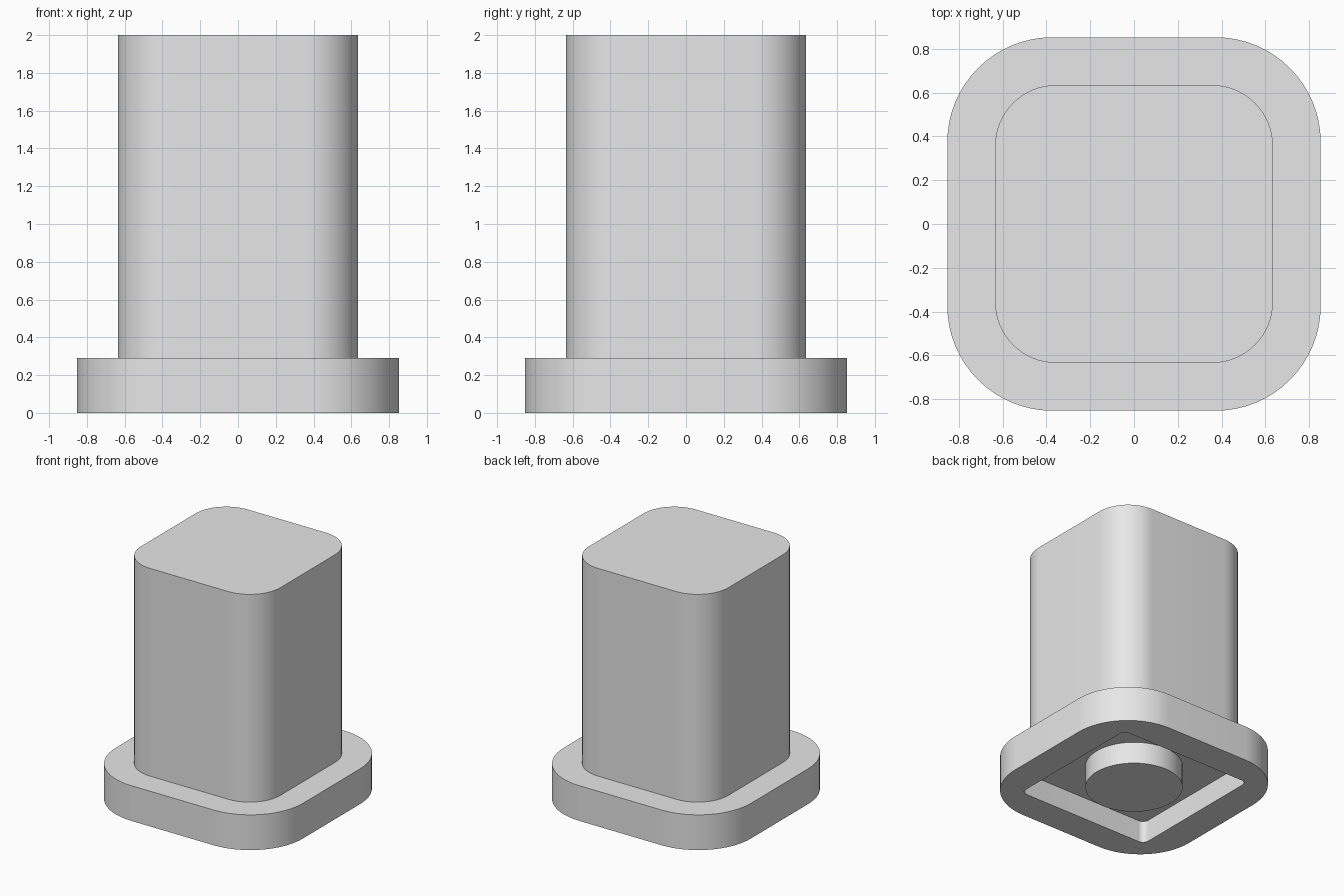
import bpy, bmesh, math

cube = bpy.data.objects.get("Cube")
if cube:
    bpy.data.objects.remove(cube, do_unlink=True)

grey = bpy.data.materials.new("light_grey")
grey.use_nodes = True
colour = (0.8, 0.8, 0.8, 1)
grey.diffuse_color = colour
grey.node_tree.nodes["Principled BSDF"].inputs["Base Color"].default_value = colour

STEPS = 16  # segments per rounded corner


def rounded_square(half, radius, z):
    """Points of a rounded square; radius equal to half gives a circle."""
    c = half - radius
    points = []
    for corner in range(4):
        mid = math.radians(45 + 90 * corner)
        cx = math.copysign(c, math.cos(mid))
        cy = math.copysign(c, math.sin(mid))
        for i in range(STEPS + 1):
            a = math.pi / 2 * (corner + i / STEPS)
            points.append((cx + radius * math.cos(a), cy + radius * math.sin(a), z))
    return points


def loft(name, sections, cap_start=False, cap_end=False):
    """Skin a row of sections, listed from the top of the outside inward."""
    bm = bmesh.new()
    rings = [[bm.verts.new(p) for p in rounded_square(*s)] for s in sections]
    n = len(rings[0])
    for upper, lower in zip(rings, rings[1:]):
        for i in range(n):
            j = (i + 1) % n
            bm.faces.new((upper[i], lower[i], lower[j], upper[j]))
    if cap_start:
        bm.faces.new(rings[0])
    if cap_end:
        bm.faces.new(rings[-1][::-1])
    bmesh.ops.remove_doubles(bm, verts=bm.verts, dist=1e-5)
    mesh = bpy.data.meshes.new(name)
    bm.to_mesh(mesh)
    bm.free()
    mesh.materials.append(grey)
    obj = bpy.data.objects.new(name, mesh)
    bpy.context.collection.objects.link(obj)
    bpy.ops.object.select_all(action="DESELECT")
    obj.select_set(True)
    bpy.context.view_layer.objects.active = obj
    bpy.ops.object.shade_smooth_by_angle(angle=math.radians(30))
    return obj


# Shared heights and sizes
FLANGE_TOP, RECESS_TOP = 0.29, 0.18
BODY, BODY_R = 0.635, 0.28
STUD = 0.365

# Tall rounded body
loft("body", [(BODY, BODY_R, 2), (BODY, BODY_R, FLANGE_TOP)], cap_start=True)

# Wide flange with the square recess underneath
loft("flange", [
    (BODY, BODY_R, FLANGE_TOP),
    (0.853, 0.48, FLANGE_TOP),
    (0.853, 0.48, 0),
    (0.6, 0.05, 0),
    (0.6, 0.05, RECESS_TOP),
    (STUD, STUD, RECESS_TOP),
])

# Round stud inside the recess, flush with the bottom
loft("stud", [(STUD, STUD, RECESS_TOP), (STUD, STUD, 0)], cap_end=True)
